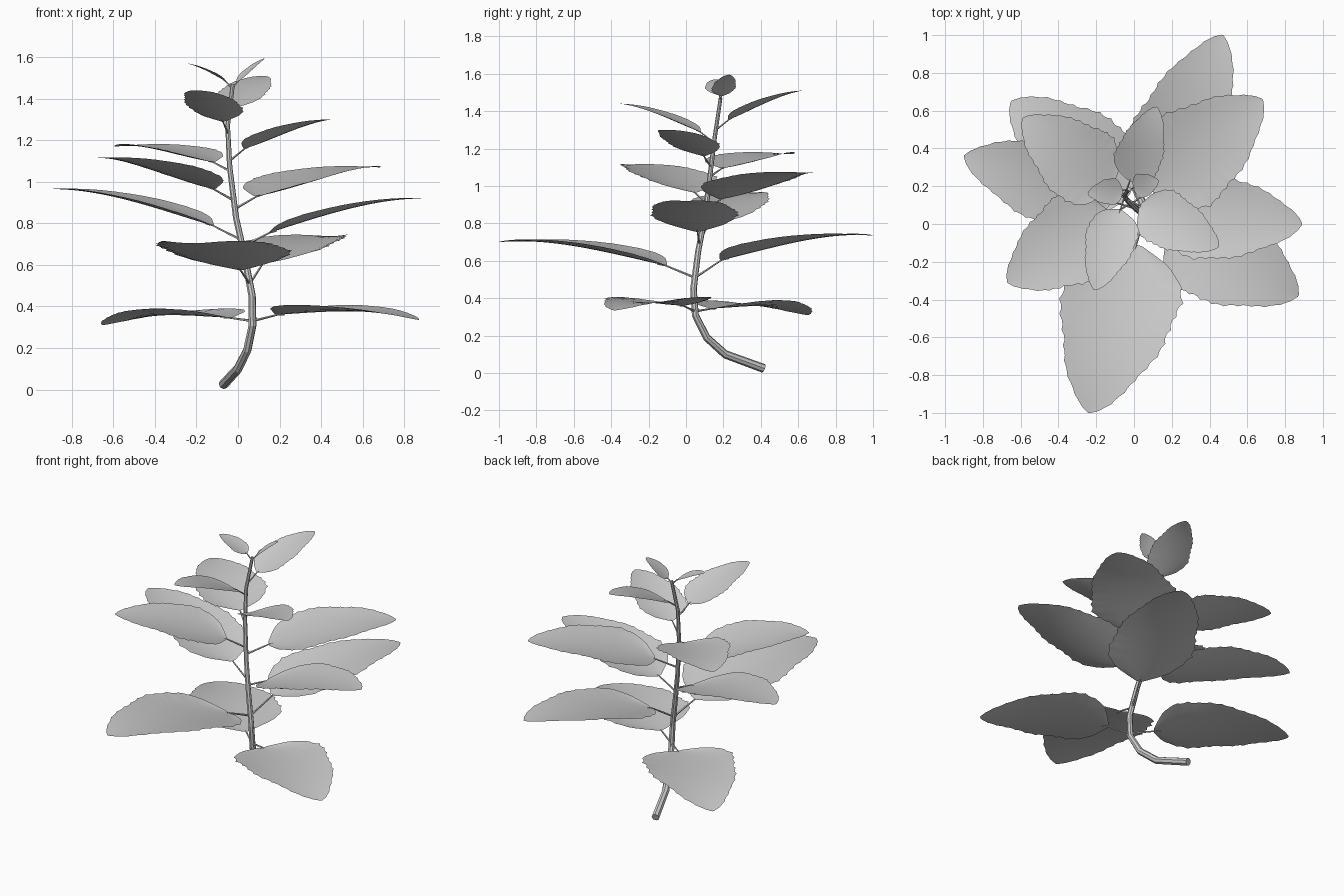
import bpy, bmesh, math, random
from mathutils import Vector

cube = bpy.data.objects.get("Cube")
if cube:
    bpy.data.objects.remove(cube, do_unlink=True)
random.seed(4)

# One pale grey for the whole plant
grey = bpy.data.materials.new("pale_grey")
grey.use_nodes = True
colour = (0.6, 0.6, 0.6, 1)
grey.diffuse_color = colour
grey.node_tree.nodes["Principled BSDF"].inputs["Base Color"].default_value = colour

UP = Vector((0, 0, 1))

# Stem path, curving up from a bent foot
STEM = [Vector(p) for p in (
    (-0.07, 0.415, 0.025), (0.0, 0.21, 0.10), (0.045, 0.11, 0.19), (0.07, 0.05, 0.31),
    (0.068, 0.04, 0.45), (0.03, 0.065, 0.65), (-0.01, 0.10, 0.83), (-0.04, 0.13, 1.07),
    (-0.05, 0.155, 1.27), (-0.025, 0.185, 1.47))]

# Half-width of a blade along its length, as a share of the widest point
OUTLINE = [(0, 0.1), (0.05, 0.55), (0.13, 0.86), (0.25, 1), (0.4, 0.98), (0.55, 0.87),
           (0.7, 0.7), (0.82, 0.52), (0.92, 0.31), (0.97, 0.17), (1, 0.02)]


def finish(bm, name, smooth):
    mesh = bpy.data.meshes.new(name)
    for f in bm.faces:
        f.smooth = smooth
    bm.to_mesh(mesh)
    bm.free()
    mesh.materials.append(grey)
    ob = bpy.data.objects.new(name, mesh)
    bpy.context.scene.collection.objects.link(ob)


def tube(name, pts, r0, r1, sides):
    """Tapered tube with closed ends along a list of points."""
    bm = bmesh.new()
    rings = []
    side = (pts[1] - pts[0]).orthogonal()
    for i, p in enumerate(pts):
        d = (pts[min(i + 1, len(pts) - 1)] - pts[max(i - 1, 0)]).normalized()
        side = (side - d * side.dot(d)).normalized()
        other = d.cross(side)
        r = r0 + (r1 - r0) * i / (len(pts) - 1)
        angles = [2 * math.pi * k / sides for k in range(sides)]
        rings.append([bm.verts.new(p + side * r * math.cos(a) + other * r * math.sin(a))
                      for a in angles])
    for a, b in zip(rings, rings[1:]):
        for k in range(sides):
            n = (k + 1) % sides
            bm.faces.new((a[k], a[n], b[n], b[k]))
    bm.faces.new(rings[0][::-1])
    bm.faces.new(rings[-1])
    finish(bm, name, False)


def stem_at(z):
    """Point on the stem at a given height."""
    for a, b in zip(STEM, STEM[1:]):
        if z <= b.z:
            return a.lerp(b, (z - a.z) / (b.z - a.z))
    return STEM[-1]


def outline(t):
    for (t0, w0), (t1, w1) in zip(OUTLINE, OUTLINE[1:]):
        if t <= t1:
            return w0 + (w1 - w0) * (t - t0) / (t1 - t0)
    return OUTLINE[-1][1]


def leaf(name, root_z, base_z, tip, half):
    """Thin stalk plus a cupped, arched blade with a toothed edge."""
    root, tip = stem_at(root_z), Vector(tip)
    base = root.lerp(tip, 0.15)
    base.z = base_z
    axis = tip - base
    across = UP.cross(axis).normalized()
    bow = 0.038 * axis.length
    tube(name + "_stalk", [root, base, base + axis * 0.05], 0.004 + half * 0.01, 0.002, 5)
    bm = bmesh.new()
    rows, cols = 36, 8
    phase = random.uniform(0, 6)
    grid = []
    for i in range(rows + 1):
        t = i / rows
        row = []
        for j in range(cols + 1):
            s = 2 * j / cols - 1
            tooth = 1 + (0.025 if i % 3 == 0 else -0.015) + 0.03 * math.sin(17 * t + phase + 2 * s)
            w = half * outline(t) * (tooth if j in (0, cols) else 1)
            z = bow * 4 * t * (1 - t) * (0.6 + 0.8 * t)
            z += 0.16 * half * s * s * outline(t) * (1 - 0.7 * t)
            row.append(bm.verts.new(base + axis * t + across * s * w + UP * z))
        grid.append(row)
    for a, b in zip(grid, grid[1:]):
        for j in range(cols):
            bm.faces.new((a[j], b[j], b[j + 1], a[j + 1]))
    finish(bm, name, True)


tube("stem", STEM, 0.024, 0.01, 8)

# Leaves from bottom to top: name, height on stem, blade base height, tip, half width
LEAVES = [
    ("low_right_leaf", 0.33, 0.345, (-0.65, 0.65, 0.31), 0.27),
    ("low_left_leaf", 0.33, 0.36, (0.87, -0.38, 0.335), 0.27),
    ("front_leaf", 0.51, 0.575, (-0.24, -1.0, 0.70), 0.31),
    ("back_leaf", 0.51, 0.605, (0.47, 1.0, 0.735), 0.25),
    ("left_leaf", 0.69, 0.755, (0.89, 0.0, 0.92), 0.23),
    ("right_leaf", 0.72, 0.79, (-0.90, 0.36, 0.965), 0.23),
    ("back_left_leaf", 0.87, 0.93, (0.68, 0.66, 1.07), 0.26),
    ("front_right_leaf", 0.91, 0.965, (-0.67, -0.31, 1.115), 0.24),
    ("back_right_leaf", 1.05, 1.095, (-0.59, 0.56, 1.17), 0.21),
    ("upper_left_leaf", 1.10, 1.16, (0.45, -0.12, 1.30), 0.15),
    ("upper_front_leaf", 1.23, 1.29, (-0.21, -0.35, 1.44), 0.135),
    ("upper_back_leaf", 1.30, 1.355, (0.12, 0.62, 1.51), 0.125),
    ("top_right_leaf", 1.45, 1.485, (-0.245, 0.16, 1.57), 0.07),
    ("top_left_leaf", 1.45, 1.48, (0.13, 0.23, 1.595), 0.065),
]
for args in LEAVES:
    leaf(*args)
